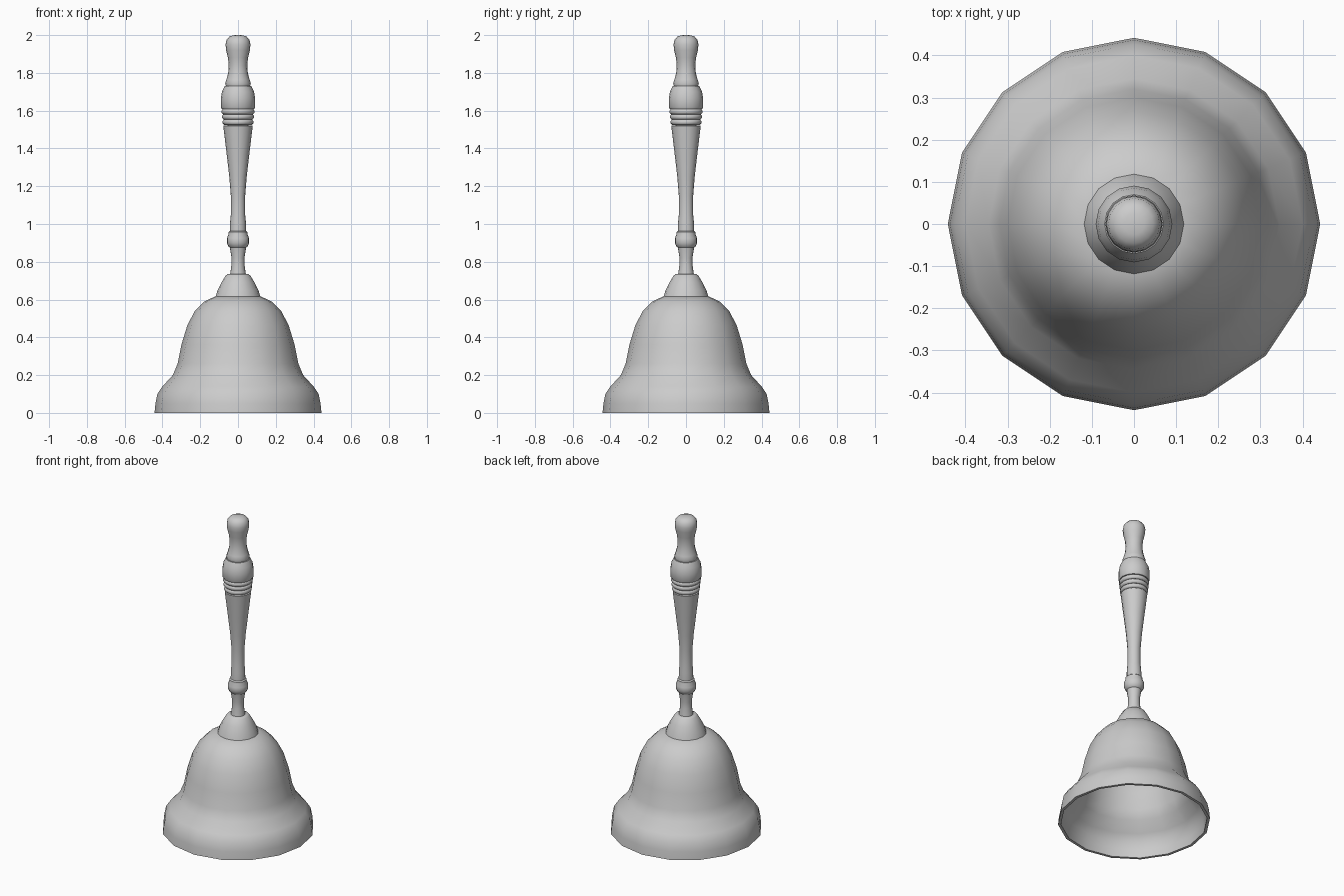
import bpy, math

if "Cube" in bpy.data.objects:
    bpy.data.objects.remove(bpy.data.objects["Cube"])

SIDES = 16

def lathe(name, profile, angle=40):
    """Revolve (radius, z) points about z; a radius of 0 becomes a pole."""
    verts, rings, faces = [], [], []
    for r, z in profile:
        n = 1 if r == 0 else SIDES
        rings.append([len(verts) + i for i in range(n)])
        for i in range(n):
            a = 2 * math.pi * i / SIDES
            verts.append((r * math.cos(a), r * math.sin(a), z))
    for a, b in zip(rings, rings[1:]):
        for i in range(SIDES):
            j = (i + 1) % SIDES
            f = [a[i % len(a)], a[j % len(a)], b[j % len(b)], b[i % len(b)]]
            faces.append(list(dict.fromkeys(f)))
    mesh = bpy.data.meshes.new(name)
    mesh.from_pydata(verts, [], faces)
    obj = bpy.data.objects.new(name, mesh)
    bpy.context.collection.objects.link(obj)
    bpy.ops.object.select_all(action='DESELECT')
    obj.select_set(True)
    bpy.context.view_layer.objects.active = obj
    bpy.ops.object.shade_smooth_by_angle(angle=math.radians(angle))
    return obj

# Hollow bell: inside wall from crown to rim, then outside wall back up
outer = [(.442, 0), (.437, .05), (.427, .10), (.40, .14), (.345, .20), (.32, .26),
         (.30, .36), (.268, .465), (.228, .54), (.178, .59), (.12, .617)]
inner = [(r - .017, z - .012 * (z / .6)) for r, z in outer]
lathe("bell", [(0, .603)] + inner[::-1] + outer + [(0, .617)])

# Collar joining the bell and handle
lathe("collar", [(0, .61), (.119, .615), (.108, .65), (.088, .69), (.065, .728),
                 (.055, .734), (0, .734)])

# Lower handle: neck, bead and tapered grip
lathe("handle_grip", [
    (0, .72), (.042, .732), (.035, .78), (.034, .82), (.043, .875), (.05, .88),
    (.059, .90), (.059, .925), (.05, .945), (.05, .957), (.043, .963), (.042, 1.01),
    (.038, 1.05), (.038, 1.15), (.046, 1.25), (.06, 1.37), (.078, 1.52), (0, 1.53)])

# Three turned rings below the knob
for i, z in enumerate((1.525, 1.553, 1.581)):
    r = .081 + .003 * i
    lathe(f"grip_ring_{i + 1}", [(0, z), (r - .007, z), (r, z + .008), (r, z + .02),
                                 (r - .007, z + .028), (0, z + .028)], 60)

# Bulb above the rings
lathe("handle_bulb", [(0, 1.605), (.086, 1.609), (.091, 1.618), (.091, 1.665),
                      (.085, 1.70), (.07, 1.73), (0, 1.73)])

# Rounded finial
lathe("handle_finial", [
    (0, 1.725), (.064, 1.73), (.068, 1.745), (.061, 1.765), (.052, 1.80), (.049, 1.84),
    (.053, 1.88), (.063, 1.92), (.066, 1.95), (.061, 1.975), (.046, 1.992),
    (.025, 1.999), (0, 2.0)], 50)
